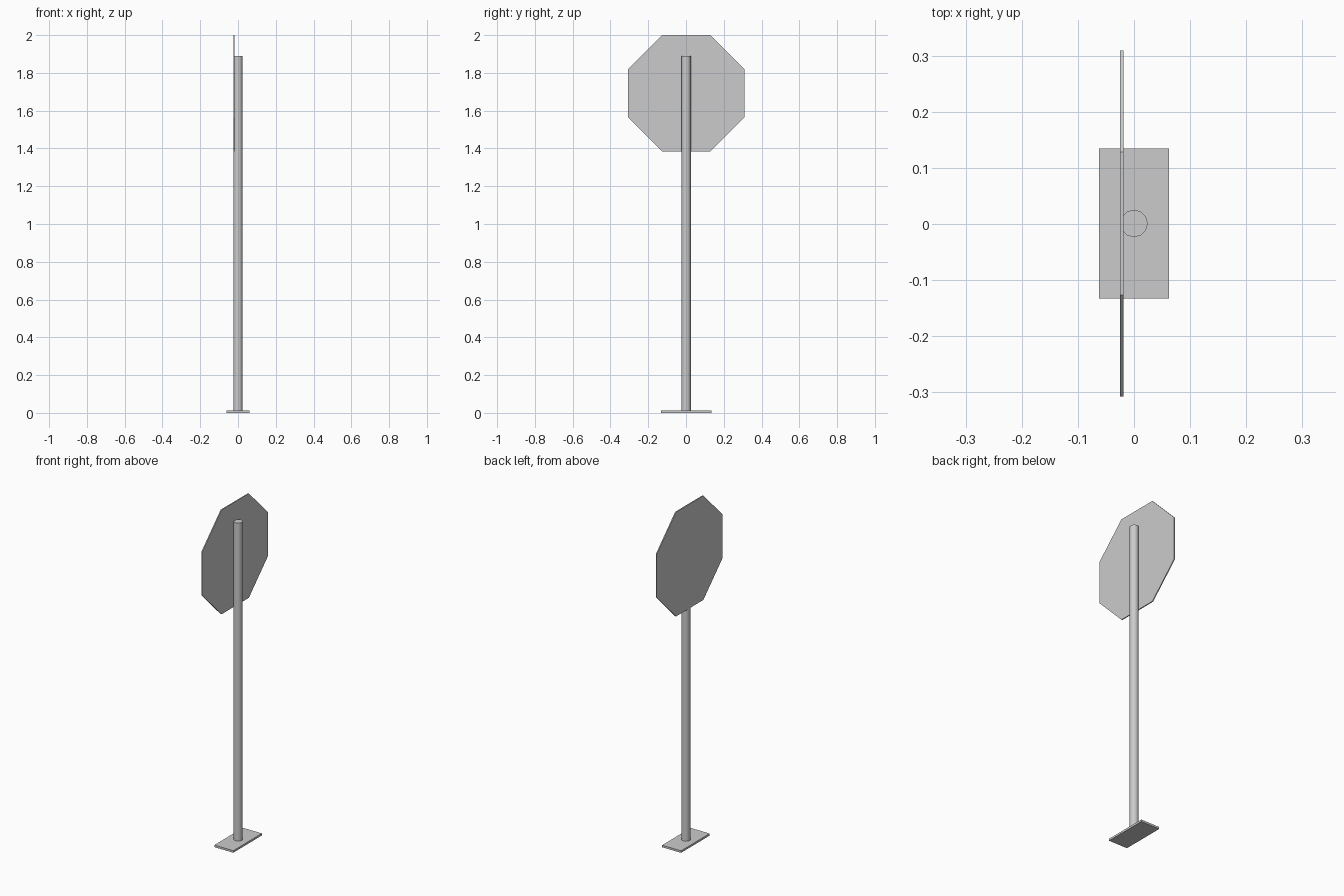
import bpy
import math

cube = bpy.data.objects.get("Cube")
if cube:
    bpy.data.objects.remove(cube, do_unlink=True)

# One plain grey for the whole model
GREY = (0.6, 0.6, 0.6, 1.0)
grey = bpy.data.materials.new("plain_grey")
grey.use_nodes = True
grey.diffuse_color = GREY
grey.node_tree.nodes["Principled BSDF"].inputs["Base Color"].default_value = GREY


def finish(name):
    obj = bpy.context.object
    obj.name = name
    obj.data.materials.append(grey)
    bpy.ops.object.transform_apply(location=False, rotation=True, scale=True)
    return obj


# Base plate
BASE_H = 0.012
bpy.ops.mesh.primitive_cube_add(size=1, location=(0, 0.001, BASE_H / 2))
bpy.context.object.scale = (0.124, 0.267, BASE_H)
finish("base_plate")

# Round post
POST_TOP = 1.89
bpy.ops.mesh.primitive_cylinder_add(vertices=12, radius=0.0245, depth=POST_TOP,
                                    location=(0, 0.001, POST_TOP / 2))
finish("post")
bpy.ops.object.shade_smooth_by_angle(angle=math.radians(40))

# Octagonal sign panel, facing -x with a flat edge on top
APOTHEM = 0.308
bpy.ops.mesh.primitive_cylinder_add(vertices=8, radius=APOTHEM / math.cos(math.pi / 8),
                                    depth=0.006, location=(-0.022, 0.001, 2 - APOTHEM))
panel = bpy.context.object
for v in panel.data.vertices:
    x, y, z = v.co
    a = math.pi / 8
    v.co = (z, x * math.cos(a) - y * math.sin(a), x * math.sin(a) + y * math.cos(a))
# The axis swap is a pure rotation, so the face directions stay outward
finish("sign_panel")
